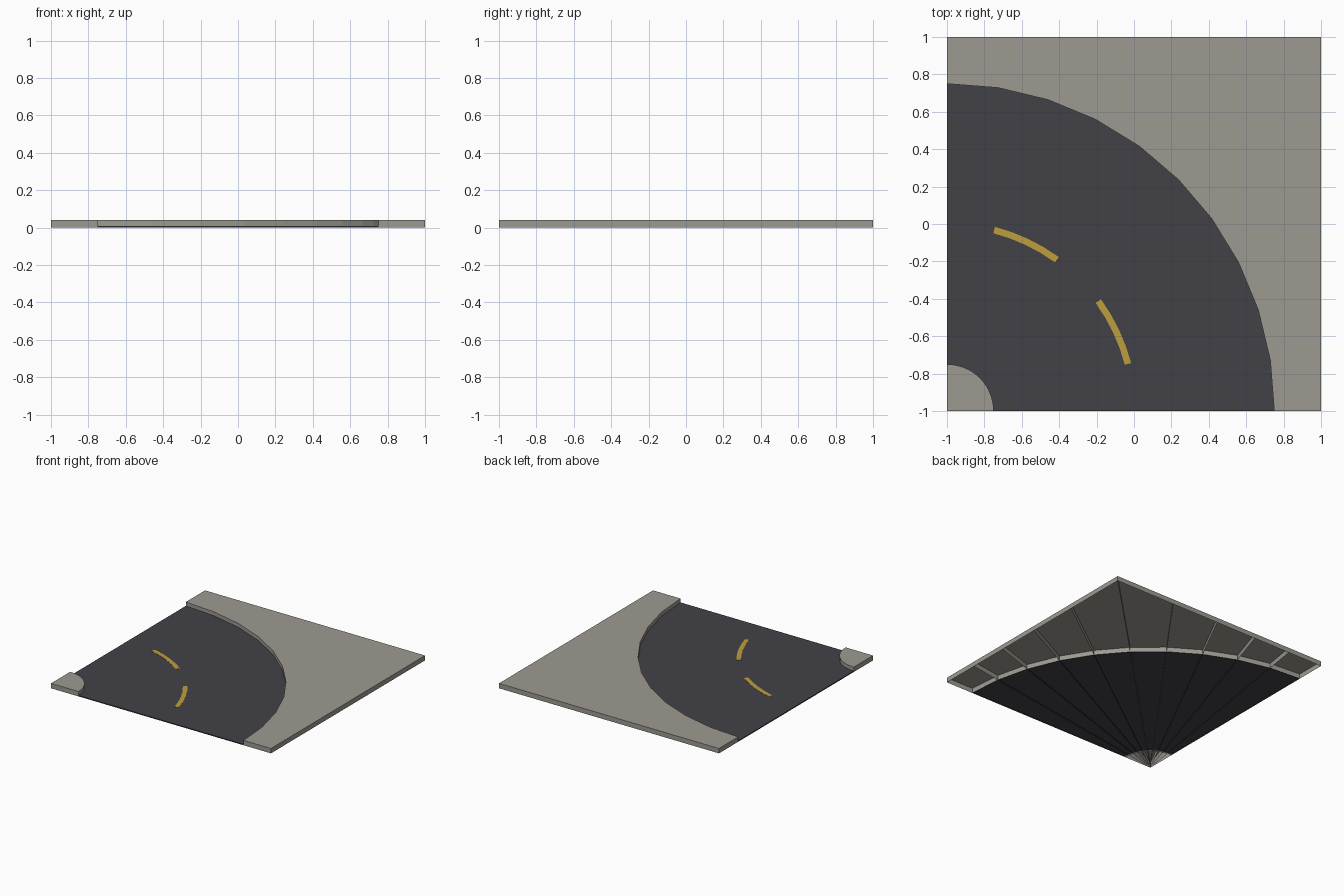
import bpy, bmesh, math

if "Cube" in bpy.data.objects:
    bpy.data.objects.remove(bpy.data.objects["Cube"])

SEGS = 10                       # nine-degree wedges around the corner (-1, -1)
TOP, ROAD = 0.04, 0.008         # pavement and road heights
R_IN, R_OUT = 0.25, 1.75        # kerb radii
ANGLES = [math.radians(90 * i / SEGS) for i in range(SEGS + 1)]


def material(name, srgb):
    m = bpy.data.materials.new(name)
    lin = [((c / 255 + 0.055) / 1.055) ** 2.4 for c in srgb]
    m.diffuse_color = (*lin, 1)
    m.use_nodes = True
    m.node_tree.nodes["Principled BSDF"].inputs["Base Color"].default_value = m.diffuse_color
    return m


def polar(r, a, z):
    return (-1 + r * math.cos(a), -1 + r * math.sin(a), z)


def to_square(a):
    """Distance from the corner to the far sides of the tile."""
    return 2 / max(math.cos(a), math.sin(a))


def ring(name, mat, inner, outer, z0, z1, angles, walls):
    """Wedges with a top, radial ribs and optional inner/outer walls, open below."""
    bm = bmesh.new()
    rows = [[bm.verts.new(polar(f(a), a, z)) for f in (inner, outer) for z in (z0, z1)]
            for a in angles]
    for i, (p, q) in enumerate(zip(rows, rows[1:])):
        bm.faces.new((p[1], p[3], q[3], q[1]))                # top
        if "inner" in walls:
            bm.faces.new((p[0], p[1], q[1], q[0]))
        if "outer" in walls:
            bm.faces.new((p[2], q[2], q[3], p[3]))
    for i, p in enumerate(rows):                              # end walls and ribs
        face = (p[0], p[2], p[3], p[1])
        bm.faces.new(face if i < len(rows) - 1 else face[::-1])
    bmesh.ops.remove_doubles(bm, verts=bm.verts, dist=1e-5)
    me = bpy.data.meshes.new(name)
    bm.to_mesh(me)
    bm.free()
    me.materials.append(mat)
    ob = bpy.data.objects.new(name, me)
    bpy.context.collection.objects.link(ob)
    return ob


concrete = material("concrete grey", (157, 154, 146))
asphalt = material("asphalt dark grey", (66, 65, 70))
yellow = material("line yellow", (190, 158, 60))

# Outer pavement, from the wide kerb to the tile edge
ring("outer_pavement", concrete, lambda a: R_OUT, to_square, 0, TOP, ANGLES, ("inner", "outer"))
# Small corner pavement
ring("corner_pavement", concrete, lambda a: 0.0, lambda a: R_IN, 0, TOP, ANGLES, ("outer",))
# Curved road between the kerbs
ring("road", asphalt, lambda a: R_IN, lambda a: R_OUT, 0, ROAD, ANGLES, ())

# Painted centre dashes
for name, start in (("dash_right", 14.6), ("dash_left", 54.0)):
    steps = [math.radians(start + 21.4 * i / 4) for i in range(5)]
    ring(name, yellow, lambda a: 0.9825, lambda a: 1.0175, ROAD, ROAD + 0.0015, steps,
         ("inner", "outer"))
